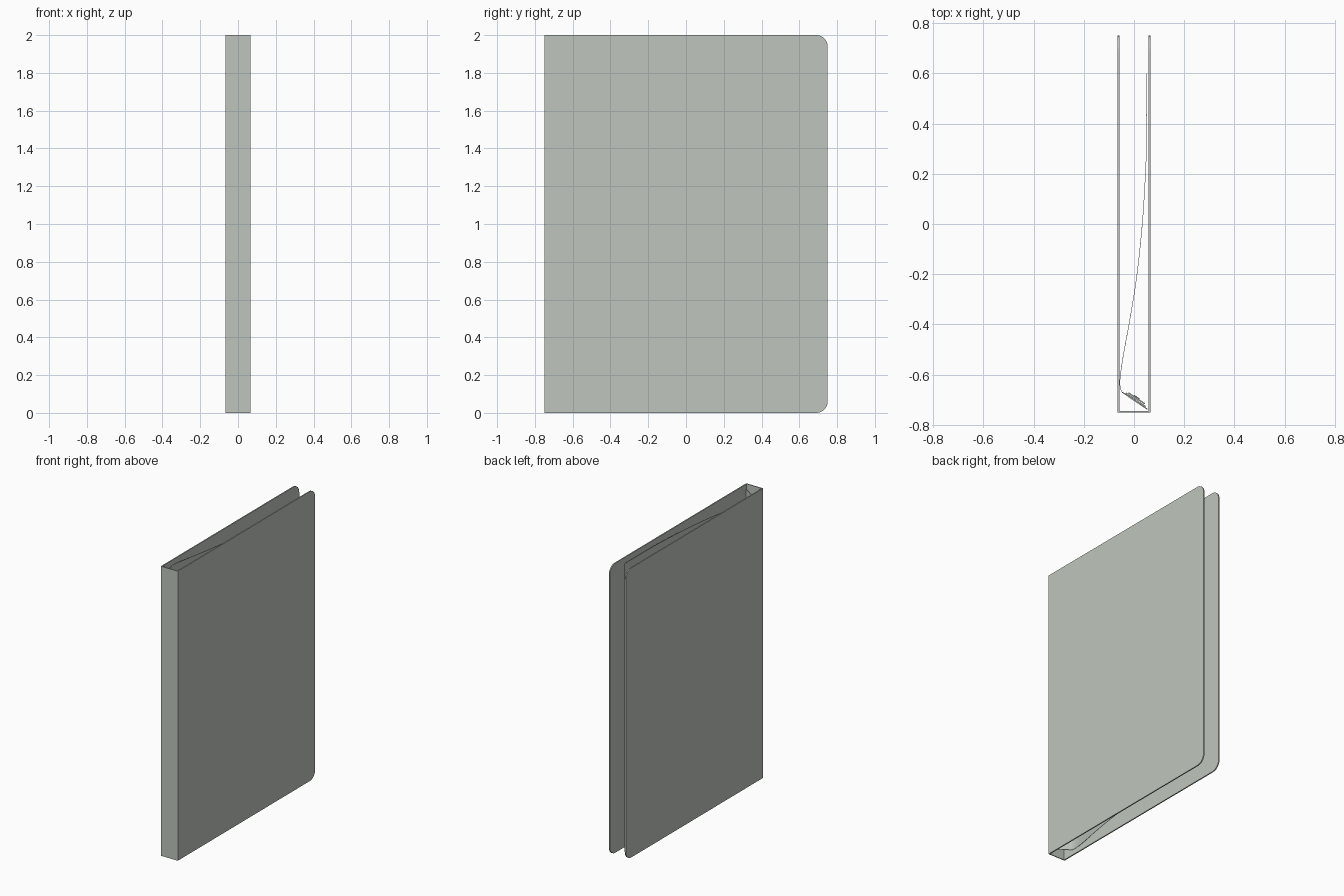
import bpy, bmesh, math
from mathutils import Vector

if "Cube" in bpy.data.objects:
    bpy.data.objects.remove(bpy.data.objects["Cube"])

mat = bpy.data.materials.new("pale grey green")
mat.diffuse_color = (0.52, 0.56, 0.51, 1)
mat.use_nodes = True
mat.node_tree.nodes["Principled BSDF"].inputs["Base Color"].default_value = mat.diffuse_color

X, Y, H = 0.065, 0.75, 2.0      # half width, half depth, height
T = 0.008                       # board thickness


def prism(name, loop, direction, smooth=False):
    """Extrude a closed loop of 3D points along a direction."""
    bm = bmesh.new()
    face = bm.faces.new([bm.verts.new(p) for p in loop])
    out = bmesh.ops.extrude_face_region(bm, geom=[face])
    verts = [g for g in out["geom"] if isinstance(g, bmesh.types.BMVert)]
    bmesh.ops.translate(bm, verts=verts, vec=direction)
    bmesh.ops.recalc_face_normals(bm, faces=bm.faces)
    mesh = bpy.data.meshes.new(name)
    bm.to_mesh(mesh)
    bm.free()
    mesh.materials.append(mat)
    obj = bpy.data.objects.new(name, mesh)
    bpy.context.collection.objects.link(obj)
    if smooth:
        bpy.context.view_layer.objects.active = obj
        obj.select_set(True)
        bpy.ops.object.shade_smooth_by_angle(angle=math.radians(30))
        obj.select_set(False)
    return obj


def ribbon(name, path, thick, z0, z1, smooth=False):
    """Thin upright strip following a path seen from above."""
    pts = [Vector(p) for p in path]
    left, right = [], []
    for i, p in enumerate(pts):
        d = (pts[min(i + 1, len(pts) - 1)] - pts[max(i - 1, 0)]).normalized()
        n = Vector((-d.y, d.x)) * thick / 2
        left.append(p + n)
        right.append(p - n)
    loop = [(p.x, p.y, z0) for p in left + right[::-1]]
    return prism(name, loop, (0, 0, z1 - z0), smooth)


def spline(points, steps=6):
    """Catmull-Rom curve through the points."""
    p = [Vector(q) for q in points]
    p = [2 * p[0] - p[1]] + p + [2 * p[-1] - p[-2]]
    out = []
    for a, b, c, d in zip(p, p[1:], p[2:], p[3:]):
        for k in range(steps):
            t = k / steps
            out.append(0.5 * (2 * b + (c - a) * t + (2 * a - 5 * b + 4 * c - d) * t * t
                              + (3 * b - a - 3 * c + d) * t ** 3))
    return out + [p[-2]]


# cover boards with two rounded outer corners
R = 0.06
outline = [(-Y, 0), (-Y, H)]
for cz, start in ((H - R, 90), (R, 0)):
    for k in range(9):
        a = math.radians(start - k * 90 / 8)
        outline.append((Y - R + R * math.cos(a), cz + R * math.sin(a)))
for name, x in (("left_board", -X), ("right_board", X - T)):
    prism(name, [(x, y, z) for y, z in outline], (T, 0, 0))

# spine
ribbon("spine", [(-X + T, -Y + 0.003), (X - T, -Y + 0.003)], 0.006, 0, H)

# loose inner sheet, curving across from the fastener to the right board
sheet = spline([(0.05, 0.6), (0.049, 0.3), (0.043, 0.15), (0.033, 0.0), (0.018, -0.15),
                (0.002, -0.27), (-0.02, -0.4), (-0.042, -0.52), (-0.054, -0.6),
                (-0.056, -0.64), (-0.051, -0.664), (-0.045, -0.672)])
ribbon("inner_sheet", sheet, 0.002, 0.035, H - 0.035, True)

# slanted flap that ties the sheet to the spine corner
start, end = Vector((-0.046, -0.671)), Vector((0.054, -0.738))
along = (end - start).normalized()
normal = Vector((-along.y, along.x))
ribbon("hinge_flap", [start, end], 0.004, 0.035, H - 0.035)

# fastener: base strip, pressure bar and two prongs
for name, s0, s1, off, th, z0, z1 in (
        ("fastener_base", 0.012, 0.108, 0.005, 0.005, 0.6, 1.4),
        ("pressure_bar", 0.02, 0.1, 0.012, 0.005, 0.6, 1.4),
        ("lower_prong", 0.045, 0.07, 0.0165, 0.003, 0.68, 1.0),
        ("upper_prong", 0.045, 0.07, 0.0165, 0.003, 1.0, 1.32)):
    ribbon(name, [start + along * s0 + normal * off, start + along * s1 + normal * off],
           th, z0, z1)
